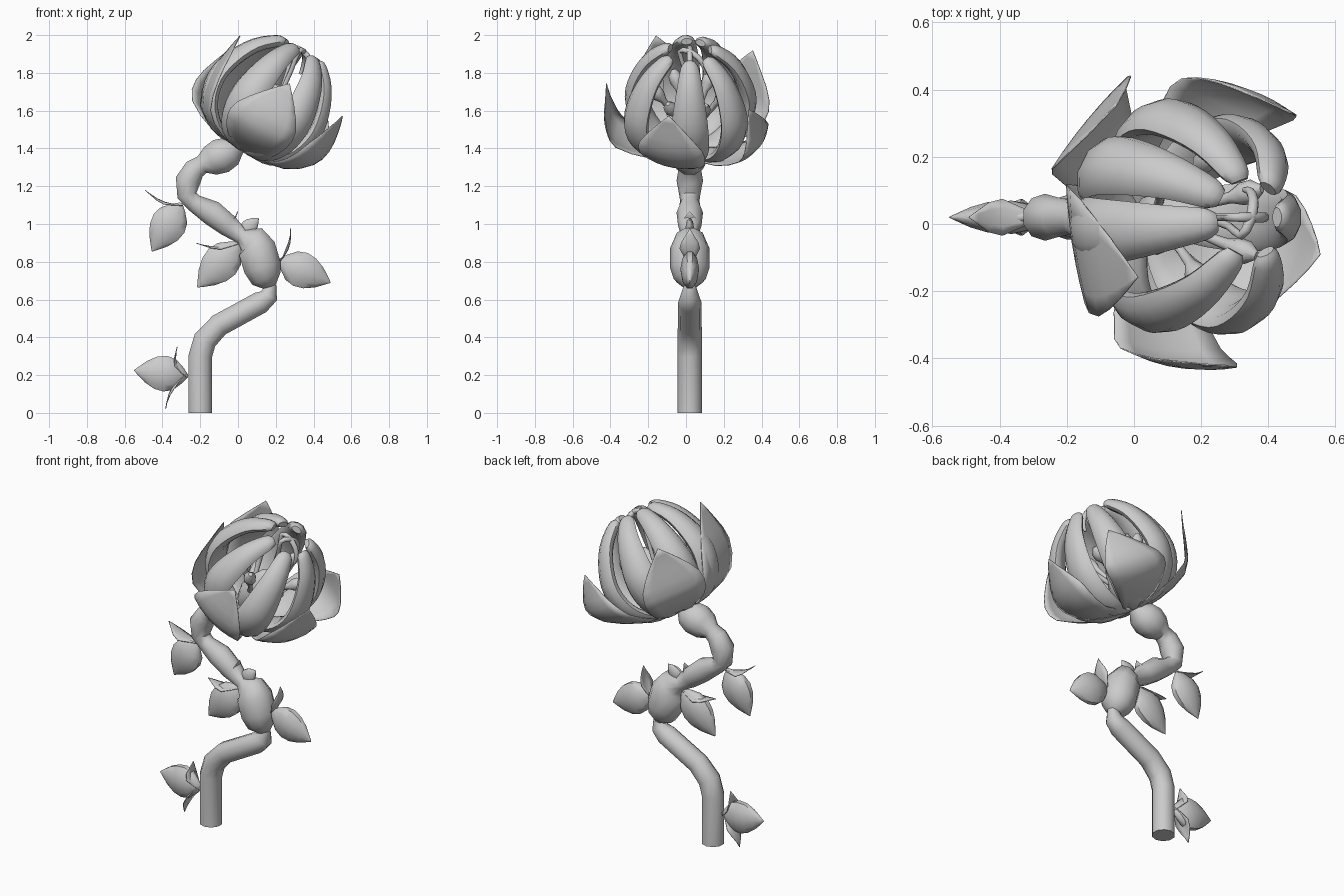
import bpy, math
from mathutils import Matrix, Vector

cube = bpy.data.objects.get("Cube")
if cube:
    bpy.data.objects.remove(cube, do_unlink=True)

grey = bpy.data.materials.new("light grey")
grey.use_nodes = True
grey.diffuse_color = (0.6, 0.6, 0.6, 1)
grey.node_tree.nodes["Principled BSDF"].inputs["Base Color"].default_value = (0.6, 0.6, 0.6, 1)


def refine(path, steps=3):
    """Smooth a coarse path by Catmull-Rom interpolation."""
    pts = [Vector(p) for p in path]
    pts = [pts[0] * 2 - pts[1]] + pts + [pts[-1] * 2 - pts[-2]]
    out = []
    for a, b, c, d in zip(pts, pts[1:], pts[2:], pts[3:]):
        for i in range(steps):
            t = i / steps
            out.append(0.5 * (2 * b + (c - a) * t + (2 * a - 5 * b + 4 * c - d) * t ** 2
                              + (3 * b - a - 3 * c + d) * t ** 3))
    return out + [pts[-2]]


def sweep(name, path, frame, sides=10, bend=0.0, sheet=False, skew=0.0):
    """Sweep an ellipse, or a flat strip, along a path of (x, z, half depth, half width)."""
    verts, faces = [], []
    for i, (x, z, a, b) in enumerate(path):
        p, q = path[max(i - 1, 0)], path[min(i + 1, len(path) - 1)]
        t = Vector((q[0] - p[0], 0, q[1] - p[1])).normalized()
        n = Vector((t.z, 0, -t.x))
        for k in range(sides):
            if sheet:
                s, y = 0, max(b, 0.001) * (2 * k / (sides - 1) - 1)
            else:
                th = math.tau * (k + 0.5) / sides
                s, y = a * math.cos(th), b * math.sin(th)
            verts.append(frame @ (Vector((x, y + skew * z, z)) + n * (s - bend * y * y)))
    for i in range(len(path) - 1):
        for k in range(sides - 1 if sheet else sides):
            j = (k + 1) % sides
            faces.append((i * sides + k, i * sides + j, (i + 1) * sides + j, (i + 1) * sides + k))
    if not sheet:
        faces.append(tuple(reversed(range(sides))))
        faces.append(tuple(range(len(verts) - sides, len(verts))))
    mesh = bpy.data.meshes.new(name)
    mesh.from_pydata(verts, [], faces)
    mesh.materials.append(grey)
    mesh.shade_smooth()
    mesh.set_sharp_from_angle(angle=math.radians(50))
    obj = bpy.data.objects.new(name, mesh)
    bpy.context.collection.objects.link(obj)
    if sheet:
        obj.modifiers.new("thickness", "SOLIDIFY").thickness = 0.004


plant = Matrix.Translation((0, 0.02, 0))

# Stem: plain lower stalk, then a chain of swollen joints
stalk = [(-.2, 0, .066), (-.2, .3, .066), (-.175, .385, .066), (-.1, .465, .063),
         (.12, .585, .062), (.165, .62, .05), (.175, .68, .03)]
joints = [(.175, .665, .03), (.15, .71, .085), (.13, .77, .105), (.1, .87, .105), (.075, .915, .085),
          (.02, .935, .043), (-.05, .99, .062), (-.14, 1.06, .07), (-.23, 1.11, .05),
          (-.27, 1.15, .055), (-.265, 1.23, .07), (-.23, 1.29, .06), (-.19, 1.315, .052),
          (-.145, 1.335, .085), (-.09, 1.36, .098), (-.04, 1.385, .085), (.01, 1.42, .04)]
for name, path in (("lower_stem", stalk), ("jointed_stem", joints)):
    sweep(name, [(x, z, r, r) for x, z, r in path], plant)

# Fleshy leaves: flattened teardrops from base to tip
TEAR = [(0, .08), (.1, .45), (.25, .86), (.42, 1), (.6, .9), (.78, .6), (.92, .24), (1, .02)]
leaves = [(-.265, .195, -.55, .225, .1), (.215, .81, .49, .69, .1), (.01, .9, -.215, .665, .103),
          (-.3, 1.11, -.455, .855, .1), (.015, .945, .11, 1.03, .045)]
for i, (x0, z0, x1, z1, w) in enumerate(leaves):
    path = [(x0 + (x1 - x0) * t, z0 + (z1 - z0) * t, w * s, w * s * 0.5) for t, s in TEAR]
    sweep(f"fleshy_leaf_{i + 1}", path, plant)

# Bracts: thin pointed sheets with a bowed midrib
bracts = [(-.27, .19, -.32, .35, .03), (-.27, .21, -.385, .02, -.03), (.215, .79, .28, .975, -.025),
          (.01, .9, -.22, .9, .02), (-.29, 1.1, -.49, 1.18, .02), (.01, .93, 0, 1.065, .02)]
for i, (x0, z0, x1, z1, bow) in enumerate(bracts):
    d = Vector((x1 - x0, z1 - z0)).normalized()
    path = []
    for t, w in [(0, .012), (.2, .03), (.45, .055), (.65, .045), (.85, .02), (1, 0)]:
        b = bow * math.sin(math.pi * t)
        path.append((x0 + (x1 - x0) * t - d.y * b, z0 + (z1 - z0) * t + d.x * b, 0, w))
    sweep(f"bract_{i + 1}", path, plant, sides=5, sheet=True, bend=4)


def leaning(x, z, tilt):
    """Frame at the flower base, leaning towards +x."""
    return Matrix.Translation((x, .02, z)) @ Matrix.Rotation(math.radians(tilt), 4, 'Y')


def turned(frame, deg, spread=1.0):
    """Frame turned about the flower axis, widened outwards by spread."""
    return frame @ Matrix.Rotation(math.radians(deg), 4, 'Z') @ Matrix.Diagonal((spread, 1, 1, 1))


cup, crown = leaning(.06, 1.37, 28), leaning(.015, 1.385, 32)

# Petals: thick curved segments with gaps between, closing towards the top
petal = refine([(.04, .02, .02, .035), (.17, .045, .032, .08), (.265, .14, .04, .1),
                (.3, .27, .043, .1), (.275, .4, .04, .088), (.215, .52, .036, .068),
                (.135, .6, .03, .048), (.105, .615, .018, .03)])
for i, (az, spread) in enumerate([(0, .95), (51, 1.05), (106, 1.06), (150, 1.08),
                                  (-172, 1.08), (-114, 1.07), (-60, 1.13)]):
    sweep(f"petal_{i + 1}", petal, turned(crown, az, spread), bend=1.6)

# Heart of the flower with knobbed stamens and arching filaments
heart = [(0, .02, .03), (0, .08, .07), (0, .16, .085), (0, .24, .07), (0, .31, .04), (0, .34, .01)]
sweep("flower_heart", [(x, z, r, r) for x, z, r in heart], crown)
stamen = [(.03, .14, .014), (.1, .25, .014), (.14, .31, .018), (.165, .34, .035),
          (.185, .37, .035), (.2, .4, .012)]
for i in range(6):
    sweep(f"stamen_{i + 1}", [(x, z, r, r) for x, z, r in stamen], turned(crown, 25 + 60 * i), sides=8)
filament = [(0, .32, .012), (-.03, .5, .012), (-.06, .6, .013), (-.01, .615, .016),
            (.05, .59, .016), (.085, .54, .013), (.09, .5, .008)]
for i, az in enumerate((0, 65)):
    sweep(f"filament_{i + 1}", refine([(x, z, r, r) for x, z, r in filament], 2),
          turned(cup, az), sides=8)

# Sepals: broad thin sheets around the petals
# (angle, widest radius, tip radius, tip height, bend, sideways skew of the tip)
for i, (az, mid, r, h, bend, skew) in enumerate([
        (-95, .45, .44, .43, .9, .12), (-170, .385, .365, .53, .3, .22), (137, .44, .49, .43, .3, 0),
        (69, .43, .38, .4, .9, -.3), (-18, .365, .36, .41, 1.2, 0)]):
    path = refine([(.03, -.005, 0, .04), (.2, .015, 0, .12), (mid * .88, .1, 0, .18),
                   (mid, h * .5, 0, .175), ((mid + r) / 2, h * .78, 0, .09), (r, h, 0, 0)], 2)
    sweep(f"sepal_{i + 1}", path, turned(cup, az), sides=7, sheet=True, bend=bend, skew=skew)
